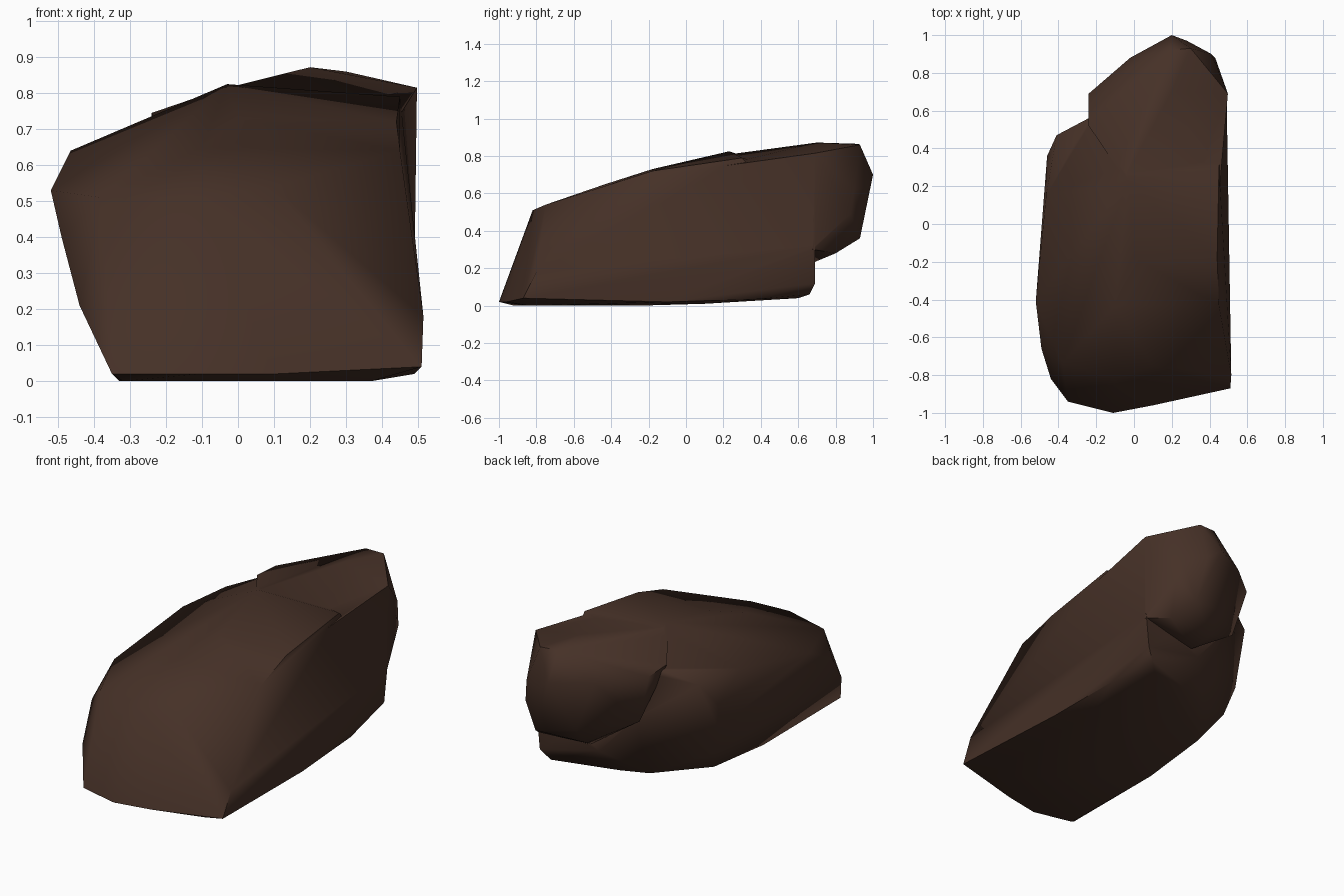
import bpy, bmesh, math

# Single dark brown stone colour
stone = bpy.data.materials.new("dark brown stone")
stone.diffuse_color = (0.060, 0.030, 0.020, 1)


def boulder(name, points):
    """Faceted lump wrapped tightly around a few corner points."""
    bm = bmesh.new()
    for p in points:
        bm.verts.new(p)
    bmesh.ops.convex_hull(bm, input=bm.verts[:])
    loose = [v for v in bm.verts if not v.link_faces]
    bmesh.ops.delete(bm, geom=loose, context='VERTS')
    bmesh.ops.recalc_face_normals(bm, faces=bm.faces[:])
    mesh = bpy.data.meshes.new(name)
    bm.to_mesh(mesh)
    bm.free()
    mesh.materials.append(stone)
    ob = bpy.data.objects.new(name, mesh)
    bpy.context.collection.objects.link(ob)
    return ob


# Main body: flat base, slanted front, flared left side, upright right side
rock = boulder("rock", [
    # base rim
    (-0.35, -0.94, 0.02), (-0.32, -0.92, 0), (-0.11, -1.0, 0.02),
    (0.10, -0.96, 0.02), (0.37, -0.84, 0), (0.51, -0.87, 0.04),
    (-0.33, -0.25, 0), (-0.31, 0.18, 0.03), (-0.10, 0.48, 0.05),
    (0.05, 0.54, 0.05), (0.35, 0.60, 0.04), (0.42, 0.66, 0.06),
    (0.47, 0.69, 0.12), (0.37, 0.10, 0.01), (0.49, -0.10, 0.02),
    (0.47, 0.38, 0.035),
    # front edge and left flare
    (-0.44, -0.82, 0.21), (-0.49, -0.66, 0.40), (-0.38, -0.74, 0.51),
    (-0.10, -0.82, 0.51), (0.10, -0.75, 0.54), (0.45, -0.43, 0.64),
    (0.515, -0.80, 0.18), (-0.52, -0.41, 0.53), (-0.48, -0.17, 0.54),
    # sloping top
    (-0.10, -0.43, 0.65), (0.0, -0.18, 0.73), (0.44, -0.18, 0.72),
    (-0.03, 0.23, 0.825), (-0.465, 0.15, 0.64), (-0.46, 0.36, 0.51),
    (-0.41, 0.47, 0.65), (-0.24, 0.56, 0.72), (0.45, 0.30, 0.79),
    # left and back walls
    (-0.45, 0.34, 0.35), (-0.40, 0.30, 0.18),
    (-0.10, 0.62, 0.42), (0.49, 0.69, 0.32), (0.1, 0.67, 0.20),
])

# Rear lump: overhangs the base at the back right
rear = boulder("rear_lump", [
    (0.20, 1.0, 0.70), (0.28, 0.97, 0.64), (0.41, 0.90, 0.62),
    (0.43, 0.88, 0.49), (0.497, 0.69, 0.815), (0.20, 0.70, 0.872),
    (0.30, 0.93, 0.86), (0.19, 0.92, 0.865), (-0.02, 0.88, 0.71),
    (-0.24, 0.69, 0.735), (-0.24, 0.52, 0.745), (-0.05, 0.24, 0.81),
    (0.33, 0.93, 0.36), (0.10, 0.88, 0.40), (0.10, 0.78, 0.29),
    (0.40, 0.80, 0.28), (0.15, 0.68, 0.23), (0.49, 0.68, 0.30),
    (-0.16, 0.66, 0.44), (0.10, 0.15, 0.55), (0.45, 0.15, 0.74),
])

# Fuse the lumps into one skin
bpy.context.view_layer.objects.active = rock
rock.select_set(True)
union = rock.modifiers.new("union", 'BOOLEAN')
union.operation = 'UNION'
union.solver = 'EXACT'
union.object = rear
bpy.ops.object.modifier_apply(modifier=union.name)
bpy.data.objects.remove(rear, do_unlink=True)

# Soft, weathered shading
bpy.ops.object.shade_smooth_by_angle(angle=math.radians(60))
